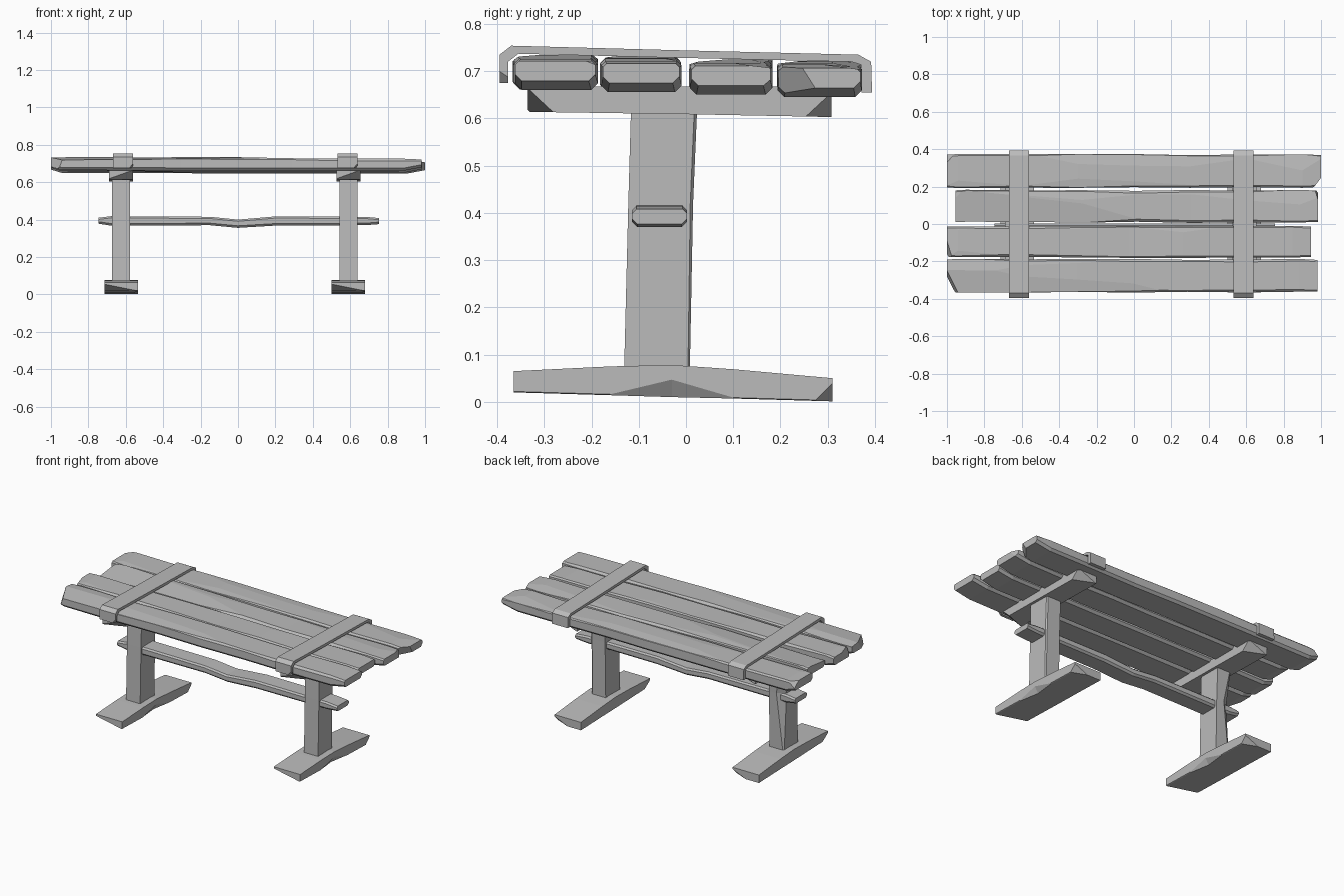
import bpy, bmesh, random
from mathutils import Vector

random.seed(4)
cube = bpy.data.objects.get("Cube")
if cube:
    bpy.data.objects.remove(cube)

wood = bpy.data.materials.new("grey_wood")
wood.use_nodes = True
GREY = (0.5, 0.5, 0.5, 1)
wood.diffuse_color = GREY
wood.node_tree.nodes["Principled BSDF"].inputs["Base Color"].default_value = GREY


def loft(name, rings, chips=()):
    """Join matching rings of points into a closed solid, then slice off chips (point, outward normal)."""
    bm = bmesh.new()
    loops = [[bm.verts.new(p) for p in ring] for ring in rings]
    n = len(loops[0])
    for a, b in zip(loops, loops[1:]):
        for i in range(n):
            j = (i + 1) % n
            bm.faces.new((a[i], a[j], b[j], b[i]))
    bm.faces.new(loops[0][::-1])
    bm.faces.new(loops[-1])
    for point, normal in chips:
        cut = bmesh.ops.bisect_plane(bm, geom=bm.verts[:] + bm.edges[:] + bm.faces[:],
                                     plane_co=point, plane_no=Vector(normal).normalized(),
                                     clear_outer=True)
        edges = [e for e in cut["geom_cut"] if isinstance(e, bmesh.types.BMEdge)]
        bmesh.ops.holes_fill(bm, edges=edges)
    bmesh.ops.recalc_face_normals(bm, faces=bm.faces[:])
    mesh = bpy.data.meshes.new(name)
    bm.to_mesh(mesh)
    bm.free()
    mesh.materials.append(wood)
    obj = bpy.data.objects.new(name, mesh)
    bpy.context.collection.objects.link(obj)
    return obj


def bevelled(x, y0, y1, z0, z1, top=0.008, low=0.014):
    """Eight-sided board section across x."""
    return [(x, y0 + low, z0), (x, y1 - low, z0), (x, y1, z0 + low), (x, y1, z1 - top),
            (x, y1 - top, z1), (x, y0 + top, z1), (x, y0, z1 - top), (x, y0, z0 + low)]


# Table top: four rough planks, sloping slightly towards the back
planks = {
    "front_plank": (-1.0, 0.98, -0.368, -0.186),
    "front_middle_plank": (-1.0, 0.945, -0.182, -0.008),
    "back_middle_plank": (-0.955, 0.985, 0.006, 0.184),
    "back_plank": (-1.0, 1.0, 0.192, 0.375),
}
corner_chips = {
    "front_plank": [((-1, -0.27, 0.7), (-1, -0.55, 0.35)), ((0.97, -0.22, 0.73), (0.5, 0.4, 1))],
    "back_plank": [((0.96, 0.2, 0.7), (0.7, -0.55, -0.35)), ((-0.98, 0.35, 0.72), (-0.6, 0.5, 0.6))],
    "back_middle_plank": [((0.98, 0.16, 0.69), (1, 0.35, 0.3))],
    "front_middle_plank": [((-0.99, -0.16, 0.7), (-1, -0.3, 0.4))],
}
for name, (x0, x1, y0, y1) in planks.items():
    drop = -0.027 * (y0 + y1) / 2
    z0, z1 = 0.655 + drop, 0.728 + drop
    rings = [bevelled(x0, y0 + 0.004, y1 - 0.004, z0 + 0.02, z1 - 0.003)]
    for t in (0.03, 0.2, 0.35, 0.5, 0.65, 0.8, 0.95):
        wob = [random.uniform(0, 0.007) for _ in range(3)]
        rings.append(bevelled(x0 + t * (x1 - x0), y0 + wob[0], y1 - wob[1],
                              z0 + 0.004 * (0.5 - t), z1 - wob[2] + 0.012 * (0.5 - t),
                              top=random.uniform(0.006, 0.014)))
    rings.append(bevelled(x1, y0 + 0.006, y1 - 0.006, z0 + 0.017, z1 - 0.014))
    chips = list(corner_chips[name])
    # Shallow axe cuts along the top edges
    for x, side in ((-0.3, 1), (0.3, -1)):
        y = y1 if side > 0 else y0
        chips.append(((x + random.uniform(-0.1, 0.1), y - side * 0.03, z1 - 0.001),
                      (random.uniform(-0.012, 0.012), side * 0.12, 1)))
    loft(name, rings, chips)

# Trestles: the same set of parts at each end
strap_outer = [(-0.395, 0.675), (-0.395, 0.735), (-0.37, 0.754), (0, 0.744),
               (0.365, 0.735), (0.392, 0.72), (0.394, 0.655)]
strap_inner = [(0.372, 0.655), (0.37, 0.714), (0.35, 0.72), (0, 0.728),
               (-0.355, 0.737), (-0.377, 0.72), (-0.377, 0.675)]
foot_stations = [(-0.365, 0.02, 0.065, 0), (-0.16, 0.014, 0.075, 0), (-0.03, 0.01, 0.078, 0.035),
                 (0.1, 0.007, 0.069, 0), (0.31, 0.001, 0.05, 0)]

for side, cx in (("right", -0.625), ("left", 0.59)):
    # Foot with an undercut along one lower edge
    rings = [[(cx - 0.09, y, z0), (cx + 0.09 - lift * 0.5, y, z0), (cx + 0.09, y, z0 + lift),
              (cx + 0.09, y, z1), (cx - 0.09, y, z1)] for y, z0, z1, lift in foot_stations]
    # Keep the undercut's lower edge distinct from the corner at each station
    rings = [[r[0], (r[1][0] - 0.004, *r[1][1:]), (*r[2][:2], r[2][2] + 0.002), *r[3:]] for r in rings]
    loft(side + "_foot", rings, [((cx, -0.355, 0.03), (-0.15, -0.5, -0.75)),
                                 ((cx + 0.05, 0.3, 0.012), (0.3, 0.7, -0.7))])

    # Post, leaning back a little, with a split back edge
    def post_ring(z, y0, y1, cut):
        s = -1 if side == "right" else 1
        a, b = cx - s * 0.048, cx + s * 0.048
        return [(a, y0, z), (b, y0, z), (b, y1 - cut, z), (b - s * cut * 1.3, y1, z), (a, y1, z)]
    notch = 0.035 if side == "right" else 0.006
    loft(side + "_post", [post_ring(0.06, -0.131, 0.008, 0.004),
                          post_ring(0.42, -0.122, 0.015, notch),
                          post_ring(0.63, -0.116, 0.024, 0.006)])

    # Bearer under the planks, its lower ends cut away
    bearer = [[(cx - 0.064, y, z0), (cx + 0.064, y, z0), (cx + 0.064, y, 0.668), (cx - 0.064, y, 0.668)]
              for y, z0 in ((-0.336, 0.614), (0, 0.609), (0.308, 0.603))]
    loft(side + "_bearer", bearer, [((cx, -0.318, 0.625), (0.25, -0.65, -0.7)),
                                    ((cx, 0.295, 0.615), (0.3, 0.65, -0.7))])

    # Strap bent over both edges of the top
    profile = strap_outer + strap_inner
    sx = cx + (0.01 if side == "right" else -0.005)
    loft(side + "_strap", [[(sx + dx, y, z) for y, z in profile] for dx in (-0.054, 0.054)],
         [((sx + 0.04, -0.39, 0.68), (0.7, -0.4, -0.6))])

# Sagging stretcher running through both posts
sag = [(-0.745, 0.378, 0.41), (-0.68, 0.368, 0.418), (-0.15, 0.37, 0.415), (0, 0.356, 0.4),
       (0.2, 0.368, 0.417), (0.68, 0.37, 0.415), (0.755, 0.376, 0.408)]
loft("stretcher", [bevelled(x, -0.114, 0.002, z0, z1, 0.009, 0.011) for x, z0, z1 in sag])
